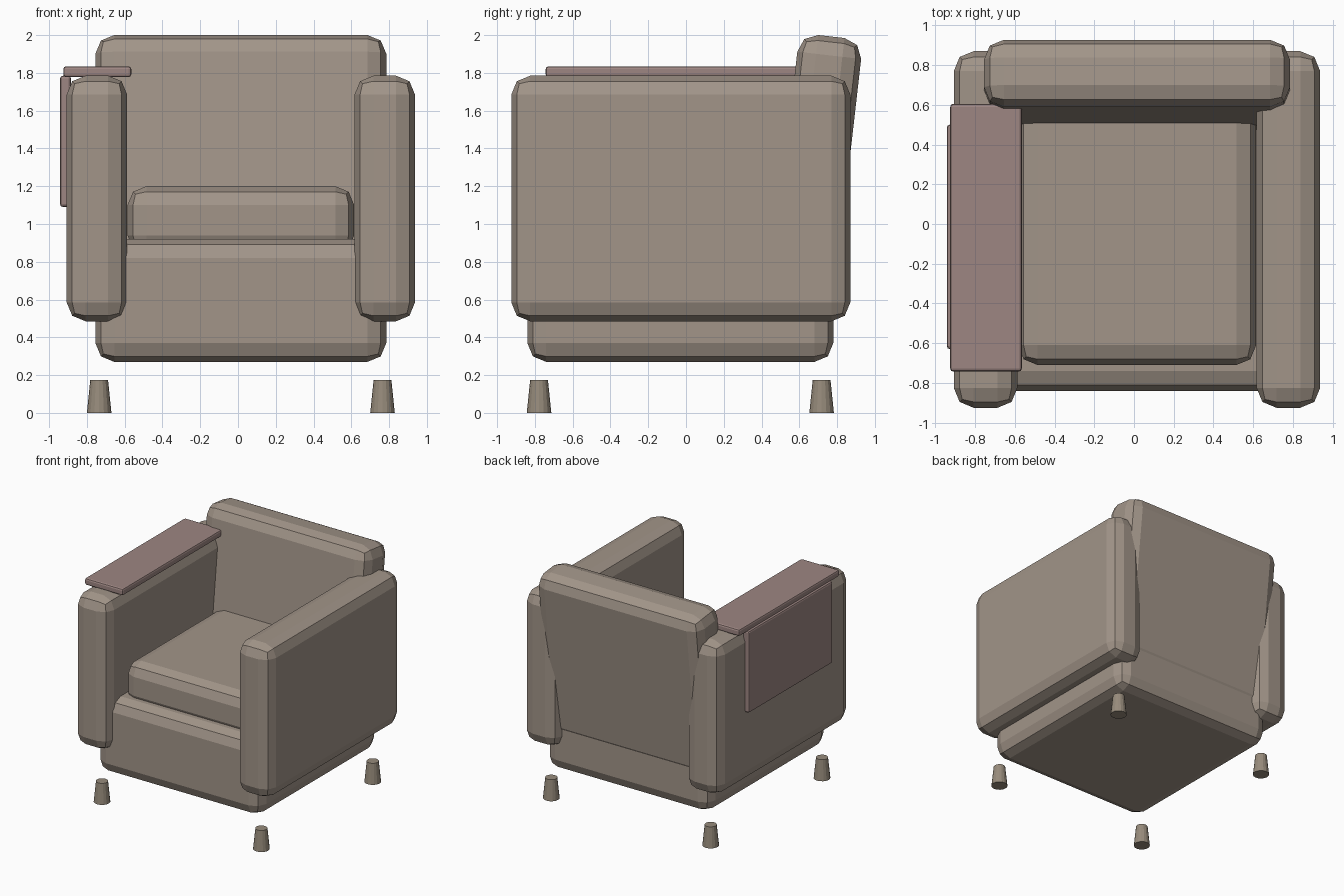
import bpy, bmesh, math

if "Cube" in bpy.data.objects:
    bpy.data.objects.remove(bpy.data.objects["Cube"])


def material(name, rgb):
    m = bpy.data.materials.new(name)
    m.diffuse_color = (*rgb, 1)
    m.use_nodes = True
    m.node_tree.nodes["Principled BSDF"].inputs["Base Color"].default_value = m.diffuse_color
    return m


fabric = material("fabric", (0.36, 0.30, 0.25))
tray_mat = material("tray", (0.34, 0.24, 0.225))
wood = material("wood", (0.31, 0.26, 0.20))


def add_object(name, bm, loc, mat):
    mesh = bpy.data.meshes.new(name)
    bm.to_mesh(mesh)
    bm.free()
    mesh.materials.append(mat)
    ob = bpy.data.objects.new(name, mesh)
    ob.location = loc
    bpy.context.collection.objects.link(ob)
    return ob


def soft_box(name, x, y, z, mat=fabric, bevel=0.1):
    """Box given by its (min, max) ranges, with two-step rounded edges."""
    bm = bmesh.new()
    bmesh.ops.create_cube(bm, size=1)
    bmesh.ops.scale(bm, vec=[b - a for a, b in (x, y, z)], verts=bm.verts)
    ob = add_object(name, bm, [(a + b) / 2 for a, b in (x, y, z)], mat)
    mod = ob.modifiers.new("rounded edges", "BEVEL")
    mod.width = bevel
    mod.segments = 2
    return ob


CX, CY = 0.015, -0.03  # centre of the upholstered body

# Base and seat cushion
soft_box("base", (CX - 0.77, CX + 0.77), (-0.84, 0.78), (0.27, 0.92))
soft_box("seat_cushion", (CX - 0.60, CX + 0.60), (-0.71, 0.65), (0.84, 1.2))

# Backrest, leaning back
back = soft_box("backrest", (CX - 0.77, CX + 0.77), (0.519, 0.859), (0.573, 1.997))
back.rotation_euler.x = -math.radians(6.5)

# Arms
for side, sx in (("left", -1), ("right", 1)):
    c = CX + sx * 0.762
    soft_box(side + "_arm", (c - 0.16, c + 0.16), (-0.925, 0.87), (0.485, 1.785))

# Arm tray with its hanging side flap
soft_box("arm_tray", (-0.925, -0.565), (-0.743, 0.605), (1.777, 1.835), tray_mat, 0.015)
soft_box("tray_flap", (-0.942, -0.884), (-0.63, 0.5), (1.09, 1.785), tray_mat, 0.015)

# Tapered legs
for side, sx in (("left", -1), ("right", 1)):
    for end, sy in (("front", -1), ("back", 1)):
        bm = bmesh.new()
        bmesh.ops.create_cone(bm, cap_ends=True, segments=16,
                              radius1=0.065, radius2=0.047, depth=0.175)
        leg = add_object(f"{end}_{side}_leg", bm,
                         (CX + sx * 0.75, CY + sy * 0.748, 0.0875), wood)
